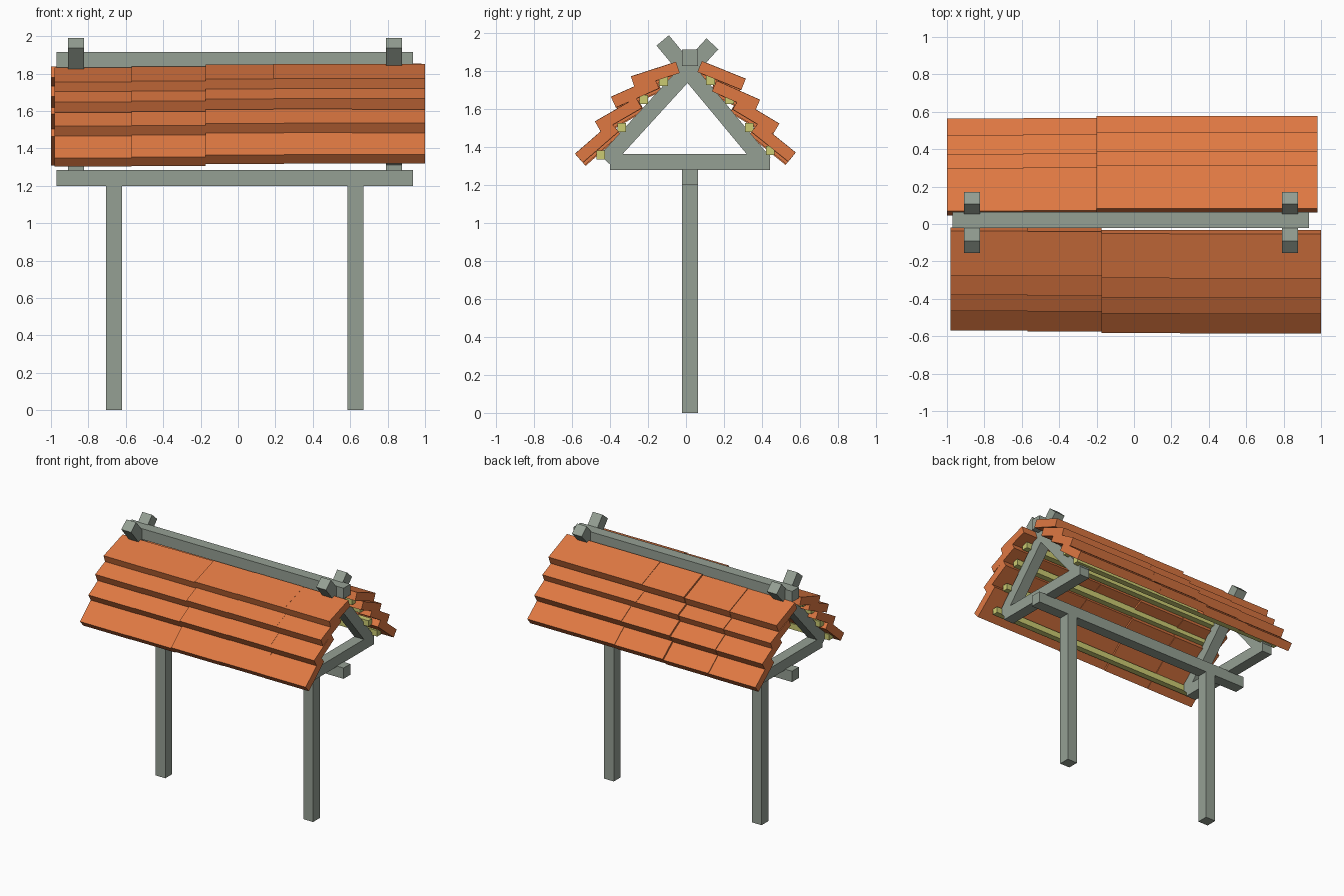
import bpy, bmesh, math
from mathutils import Matrix, Vector

if "Cube" in bpy.data.objects:
    bpy.data.objects.remove(bpy.data.objects["Cube"])


def material(name, rgb):
    m = bpy.data.materials.new(name)
    m.diffuse_color = (*rgb, 1)
    m.use_nodes = True
    m.node_tree.nodes["Principled BSDF"].inputs["Base Color"].default_value = m.diffuse_color
    return m


WOOD = material("grey green timber", (0.30, 0.35, 0.295))
TILE = material("orange clay", (0.74, 0.19, 0.055))
BATTEN = material("pale yellow wood", (0.60, 0.60, 0.17))


def boxes(name, mat, items):
    """One object from boxes given as (centre, size, tilt about x in radians)."""
    bm = bmesh.new()
    for centre, size, tilt in items:
        mtx = (Matrix.Translation(centre) @ Matrix.Rotation(tilt, 4, 'X')
               @ Matrix.Diagonal((*size, 1)))
        bmesh.ops.create_cube(bm, size=1, matrix=mtx)
    me = bpy.data.meshes.new(name)
    bm.to_mesh(me)
    bm.free()
    me.materials.append(mat)
    ob = bpy.data.objects.new(name, me)
    bpy.context.collection.objects.link(ob)
    return ob


T = 0.085      # timber thickness
YC = 0.021     # centre plane of posts and beams

# Posts
for side, x in (("left", -0.662), ("right", 0.628)):
    boxes(side + "_post", WOOD, [((x, YC, 0.6), (T, T, 1.2), 0)])

# Long beams
boxes("lower_beam", WOOD, [((-0.017, YC, 1.2425), (1.905, T, T), 0)])
boxes("ridge_beam", WOOD, [((-0.017, YC, 1.872), (1.905, T, T), 0)])


# Roof frames: a cross tie with two rafters crossing over the ridge
def rafter(name, x, top, bottom):
    a, b = Vector((x, *top)), Vector((x, *bottom))
    d = b - a
    boxes(name, WOOD, [((a + b) / 2, (T, d.length, T), math.atan2(d.z, d.y))])


for side, x in (("left", -0.867), ("right", 0.833)):
    boxes(side + "_cross_tie", WOOD, [((x, YC, 1.322), (T, 0.845, T), 0)])
    rafter(side + "_front_rafter", x, (0.139, 1.945), (-0.423, 1.33))
    rafter(side + "_back_rafter", x, (-0.123, 1.963), (0.412, 1.32))

# Battens carrying the tiles
BATTENS = {
    "front": [(-0.118, 1.747), (-0.223, 1.652), (-0.339, 1.504), (-0.449, 1.359)],
    "back": [(0.129, 1.752), (0.229, 1.652), (0.334, 1.504), (0.444, 1.383)],
}
for side, spots in BATTENS.items():
    for i, (y, z) in enumerate(spots):
        boxes(f"{side}_batten_{i + 1}", BATTEN,
              [((-0.015, y, z), (1.87, 0.046, 0.046), 0)])

# Tile rows: lower underside corner (y, z) and slope in degrees, top row first
LENGTH, THICK = 0.25, 0.062
ROWS = {
    "front": [(-0.271, 1.715, 18), (-0.370, 1.610, 24),
              (-0.449, 1.483, 30), (-0.544, 1.320, 41)],
    "back": [(0.292, 1.704, 22), (0.365, 1.594, 24),
             (0.460, 1.472, 31), (0.539, 1.325, 39)],
}
COLUMNS = {"front": [-0.98, -0.57, -0.175, 0.19, 0.61, 1.0],
           "back": [-1.0, -0.59, -0.20, 0.165, 0.59, 0.98]}
SAG = [-0.018, -0.014, -0.003, 0.0, -0.001]     # height of each column
PULL = [0.015, 0.011, 0.001, 0.0, 0.0]          # shift towards the ridge

for side, rows in ROWS.items():
    inward = 1 if side == "front" else -1
    for r, (y, z, deg) in enumerate(rows):
        a = math.radians(deg)
        along = Vector((0, inward * math.cos(a), math.sin(a)))
        out = Vector((0, -inward * math.sin(a), math.cos(a)))
        xs = list(COLUMNS[side])
        if r >= 2:                               # lower rows have wider middle tiles
            xs[3] += 0.055
        tiles = []
        for c in range(5):
            corner = Vector(((xs[c] + xs[c + 1]) / 2,
                             y + inward * PULL[c], z + SAG[c]))
            centre = corner + along * LENGTH / 2 + out * THICK / 2
            tiles.append((centre, (xs[c + 1] - xs[c], LENGTH, THICK), inward * a))
        boxes(f"{side}_tile_row_{r + 1}", TILE, tiles)
